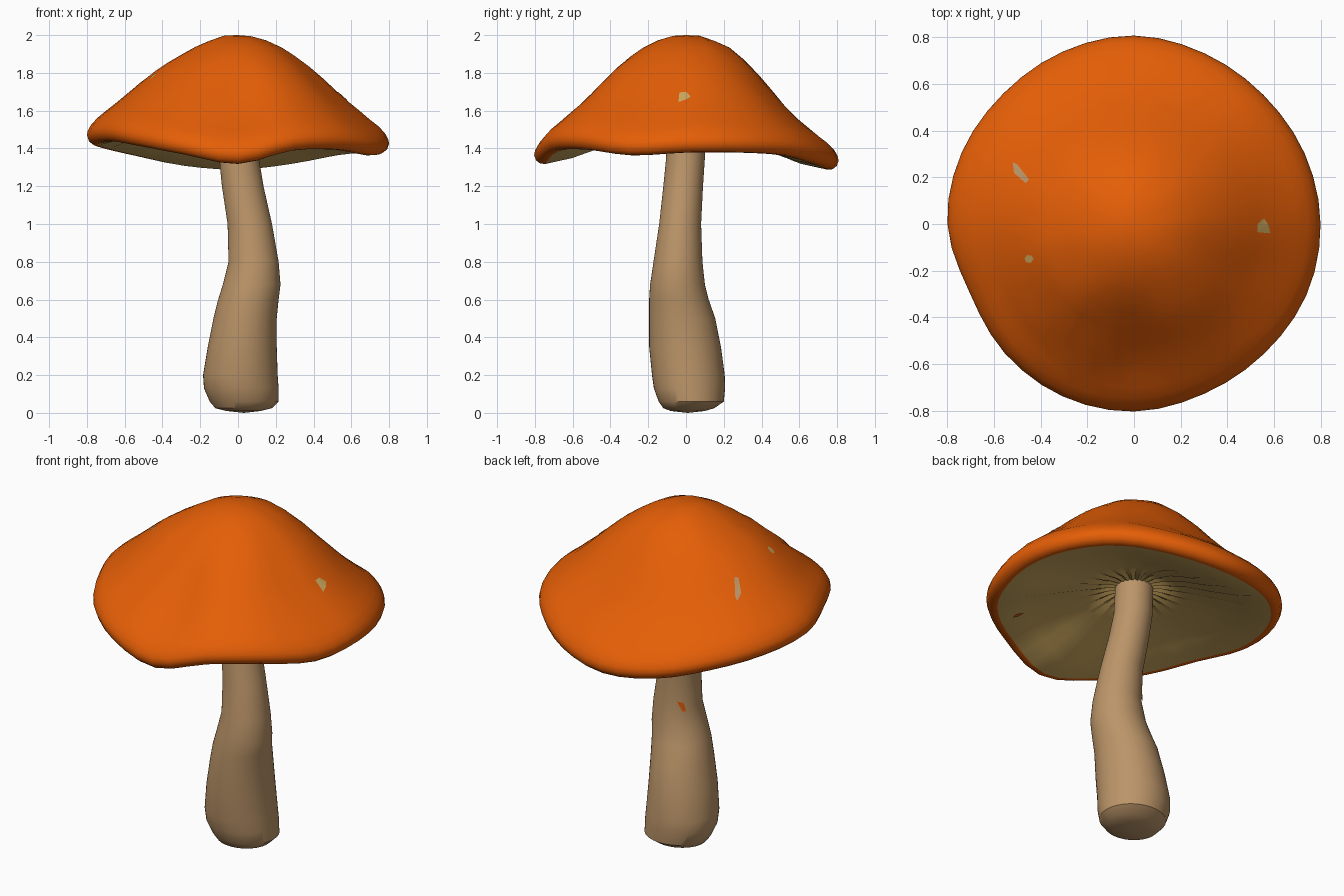
import bpy, bmesh, math
from mathutils import Vector, noise

if "Cube" in bpy.data.objects:
    bpy.data.objects.remove(bpy.data.objects["Cube"])


def material(name, rgb):
    m = bpy.data.materials.new(name)
    m.diffuse_color = (*rgb, 1)
    m.use_nodes = True
    m.node_tree.nodes["Principled BSDF"].inputs["Base Color"].default_value = m.diffuse_color
    return m


ORANGE = material("orange skin", (0.78, 0.112, 0.002))
GILL = material("olive gills", (0.62, 0.40, 0.115))
TAN = material("tan stem", (0.50, 0.30, 0.14))
SEG = 48


def smooth(t):
    t = max(0.0, min(1.0, t))
    return t * t * (3 - 2 * t)


def around(v, a):
    """Smooth periodic curve through values spaced evenly round the circle."""
    n = len(v)
    p = (a / (2 * math.pi) * n) % n
    i, t = int(p), p % 1
    p0, p1, p2, p3 = (v[(i + k) % n] for k in (-1, 0, 1, 2))
    return p1 + 0.5 * t * (p2 - p0 + t * (2 * p0 - 5 * p1 + 4 * p2 - p3
                                          + t * (3 * (p1 - p2) + p3 - p0)))


def add_object(name, bm, mats):
    me = bpy.data.meshes.new(name)
    bm.to_mesh(me)
    bm.free()
    for m in mats:
        me.materials.append(m)
    ob = bpy.data.objects.new(name, me)
    bpy.context.collection.objects.link(ob)
    return ob


def loft(name, rings, start, end, mats, ring_mat, angle):
    """Skin a stack of point rings, closing each end with a fan."""
    bm = bmesh.new()
    vr = [[bm.verts.new(p) for p in ring] for ring in rings]
    a, b = bm.verts.new(start), bm.verts.new(end)
    for j in range(SEG):
        k = (j + 1) % SEG
        bm.faces.new((a, vr[0][j], vr[0][k])).material_index = ring_mat(0)
        for i in range(len(vr) - 1):
            f = bm.faces.new((vr[i][j], vr[i + 1][j], vr[i + 1][k], vr[i][k]))
            f.material_index = ring_mat(i + 1)
        bm.faces.new((vr[-1][j], b, vr[-1][k])).material_index = ring_mat(len(vr))
    bmesh.ops.recalc_face_normals(bm, faces=bm.faces)
    ob = add_object(name, bm, mats)
    bpy.ops.object.select_all(action='DESELECT')
    ob.select_set(True)
    bpy.context.view_layer.objects.active = ob
    bpy.ops.object.shade_smooth_by_angle(angle=math.radians(angle))
    return ob


def fleck(name, target, points, direction, lift, mat):
    """Lay a thin plate on a surface by casting its outline onto it."""
    d = Vector(direction).normalized()
    bm = bmesh.new()
    vs = []
    centre = sum((Vector(p) for p in points), Vector()) / len(points)
    for p in [centre] + [Vector(p) for p in points]:
        hit, loc, nor, _ = target.ray_cast(p, d)
        vs.append(bm.verts.new((loc if hit else p) - d * lift))
    for i in range(1, len(vs)):
        f = bm.faces.new((vs[0], vs[i], vs[i % (len(vs) - 1) + 1]))
        f.normal_update()
        if f.normal.dot(d) > 0:
            f.normal_flip()
    add_object(name, bm, [mat])


# Cap: domed profile whose rim waves up and down round the circle
RIM_Z = [1.43, 1.43, 1.415, 1.37, 1.34, 1.36, 1.41, 1.45,
         1.475, 1.49, 1.465, 1.42, 1.37, 1.44, 1.445, 1.415]
RIM_R = [1.0, .99, .98, .99, 1.01, 1.0, .99, 1.0, 1.0, .955, .98, 1.0, 1.005, .985, .985, 1.0]
TOP = [(.07, 1.995), (.15, 1.972), (.23, 1.935), (.30, 1.89), (.38, 1.83),
       (.45, 1.77), (.52, 1.705), (.58, 1.65), (.64, 1.60), (.70, 1.55),
       (.745, 1.515), (.778, 1.48), (.795, 1.45), (.80, 1.425), (.79, 1.397),
       (.768, 1.38), (.74, 1.378)]
UNDER = [(.60, 1.415), (.45, 1.45), (.30, 1.48), (.15, 1.51)]

cap_rings = []
for n, (r, z) in enumerate(TOP + UNDER):
    ring = []
    for j in range(SEG):
        a = 2 * math.pi * j / SEG
        w = smooth((r - 0.2) / 0.4)
        rr = r * (1 + (around(RIM_R, a) - 1) * w)
        h = z + (around(RIM_Z, a) - 1.43) * w
        p = Vector((rr * math.cos(a), rr * math.sin(a), h))
        if n < len(TOP) - 6:      # lumpy skin, roughest at the front left
            rough = 0.006 + 0.022 * smooth(1 - (p.xy - Vector((-.3, -.5))).length / 0.4)
            p.z += rough * noise.noise(p * 9)
        elif n >= len(TOP):       # radiating gill ridges
            p.z += 0.006 if j % 2 else -0.006
        ring.append(p)
    cap_rings.append(ring)

cap = loft("cap", cap_rings, (0, 0, 2.0), (0, 0, 1.52), [ORANGE, GILL],
           lambda i: 1 if i >= len(TOP) else 0, 35)

# Stem: oval sections given as height, x range and y range
STEM = [(.01, -.06, .12, -.08, .10), (.025, -.12, .18, -.12, .15),
        (.06, -.15, .215, -.145, .20), (.13, -.18, .215, -.17, .207),
        (.20, -.185, .21, -.18, .205), (.35, -.16, .205, -.195, .185),
        (.50, -.13, .205, -.195, .155), (.60, -.105, .215, -.195, .12),
        (.68, -.08, .225, -.19, .10), (.80, -.05, .215, -.172, .087),
        (1.0, -.055, .18, -.142, .08), (1.2, -.085, .135, -.12, .09),
        (1.35, -.10, .11, -.105, .10), (1.54, -.105, .10, -.10, .10)]
stem_rings = []
for z, x0, x1, y0, y1 in STEM:
    ring = []
    for j in range(SEG):
        a = 2 * math.pi * j / SEG
        ring.append(((x0 + x1) / 2 + (x1 - x0) / 2 * math.cos(a),
                     (y0 + y1) / 2 + (y1 - y0) / 2 * math.sin(a), z))
    stem_rings.append(ring)
stem = loft("stem", stem_rings, (.03, .01, 0), (0, 0, 1.55), [TAN], lambda i: 0, 35)

# Small stray flecks of colour on cap, gills and stem
bpy.context.view_layer.update()
RIGHT = [(.53, -.035), (.585, -.04), (.575, 0), (.557, .025), (.53, .0)]
LEFT = [(-.52, .265), (-.50, .255), (-.45, .19), (-.465, .175), (-.515, .22)]
DOT = [(-.45 + .02 * math.cos(k), -.15 + .018 * math.sin(k)) for k in range(6)]
for name, pts, m in [("right_fleck", RIGHT, GILL), ("left_fleck", LEFT, TAN),
                     ("dot_fleck", DOT, GILL)]:
    fleck(name, cap, [(x, y, 3) for x, y in pts], (0, 0, -1), 0.004, m)
fleck("gill_fleck", cap, [(.385, -.46, 1), (.425, -.47, 1), (.42, -.51, 1), (.39, -.50, 1)],
      (0, 0, 1), 0.006, ORANGE)
fleck("stem_fleck", stem, [(-1 + s, 1 + s, z) for s, z in
                           [(.04, .85), (.015, .84), (.005, .79), (.02, .79)]],
      (1, -1, 0), 0.004, ORANGE)
